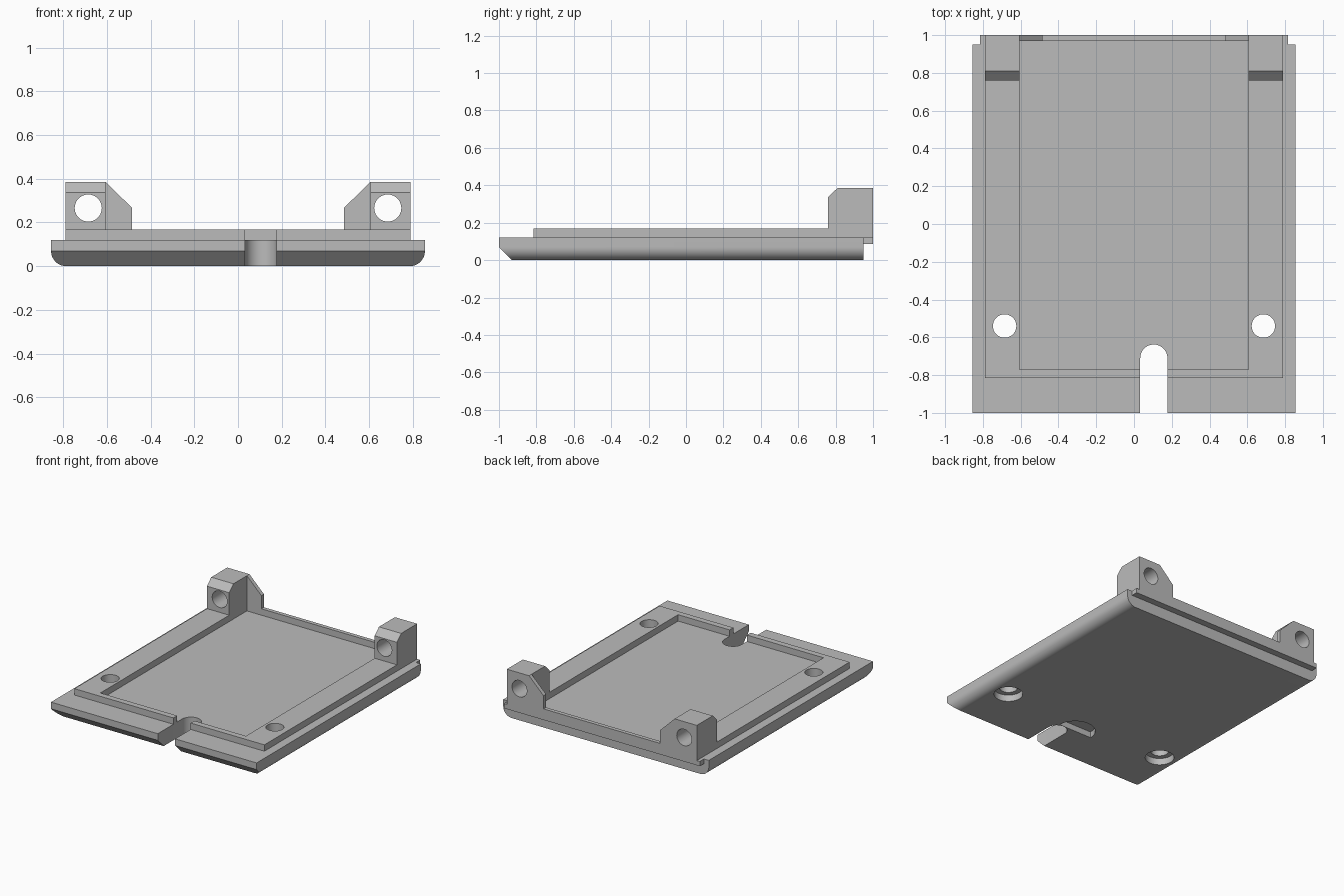
import bpy, bmesh
from math import sin, cos, pi, radians

cube = bpy.data.objects.get("Cube")
if cube:
    bpy.data.objects.remove(cube, do_unlink=True)

grey = bpy.data.materials.new("plain_grey")
grey.use_nodes = True
grey.diffuse_color = (0.5, 0.5, 0.5, 1)
grey.node_tree.nodes["Principled BSDF"].inputs["Base Color"].default_value = (0.5, 0.5, 0.5, 1)


def prism(name, profile, axis, lo, hi):
    """Extrude a 2D profile along an axis from lo to hi."""
    place = {"x": lambda a, b, t: (t, a, b),
             "y": lambda a, b, t: (a, t, b),
             "z": lambda a, b, t: (a, b, t)}[axis]
    bm = bmesh.new()
    ends = [[bm.verts.new(place(a, b, t)) for a, b in profile] for t in (lo, hi)]
    for ring in ends:
        bm.faces.new(ring)
    n = len(profile)
    for i in range(n):
        j = (i + 1) % n
        bm.faces.new((ends[0][i], ends[0][j], ends[1][j], ends[1][i]))
    bmesh.ops.recalc_face_normals(bm, faces=bm.faces)
    mesh = bpy.data.meshes.new(name)
    bm.to_mesh(mesh)
    bm.free()
    mesh.materials.append(grey)
    obj = bpy.data.objects.new(name, mesh)
    bpy.context.scene.collection.objects.link(obj)
    return obj


def rect(x0, x1, y0, y1):
    return [(x0, y0), (x1, y0), (x1, y1), (x0, y1)]


def arc(cx, cy, r, start=0, end=360, steps=12):
    angles = [radians(start + (end - start) * i / steps) for i in range(steps + 1)]
    return [(cx + r * cos(a), cy + r * sin(a)) for a in angles]


def circle(cx, cy, r):
    return arc(cx, cy, r, steps=40)[:-1]


def cut(obj, *cutters):
    """Subtract each cutter from the object, then discard the cutter."""
    for cutter in cutters:
        cutter.hide_render = True
        mod = obj.modifiers.new("cut", "BOOLEAN")
        mod.operation = "DIFFERENCE"
        mod.solver = "EXACT"
        mod.object = cutter
        bpy.context.view_layer.update()
        graph = bpy.context.evaluated_depsgraph_get()
        mesh = bpy.data.meshes.new_from_object(obj.evaluated_get(graph))
        obj.modifiers.clear()
        obj.data = mesh
        bpy.data.objects.remove(cutter, do_unlink=True)


def slot_cutter():
    return prism("slot_cutter", arc(0.105, -0.71, 0.072, 0, 180, 20)
                 + [(0.033, -1.1), (0.177, -1.1)], "z", -0.1, 0.3)


def screw_cutter(side):
    return prism("screw_cutter", circle(side * 0.685, -0.54, 0.062), "z", -0.1, 0.3)


# Base plate with rounded lower sides and a chamfered front edge
W, R = 0.855, 0.07
base = prism("base_plate", arc(-W + R, R, R, 180, 270) + arc(W - R, R, R, 270, 360)
             + [(W, 0.12), (-W, 0.12)], "y", -1, 0.95)
cut(base,
    prism("chamfer_cutter", [(-1.02, 0.09), (-0.91, -0.02), (-1.02, -0.02)], "x", -1, 1),
    slot_cutter(),
    prism("grip_cutter", arc(0, -0.636, 0.14, 0, 180, 24), "z", -0.1, 0.045))
for s in (-1, 1):
    cut(base, screw_cutter(s),
        prism("counterbore_cutter", circle(s * 0.685, -0.54, 0.1), "z", -0.1, 0.05))

# Lip overhanging the back edge
lip = prism("rear_lip", rect(-0.815, 0.815, 0.95, 1), "z", 0.085, 0.12)

# Raised rim around the shallow pocket
rim = prism("raised_rim", rect(-0.79, 0.79, -0.815, 1), "z", 0.12, 0.168)
cut(rim, prism("pocket_cutter", rect(-0.605, 0.605, -0.77, 0.97), "z", 0, 0.3),
    slot_cutter(), screw_cutter(-1), screw_cutter(1))

# Rear mounting lugs with through holes, each braced by a thin gusset
parts = [base, lip, rim]
for s, side in ((1, "left"), (-1, "right")):
    lug = prism(side + "_lug", [(0.76, 0.168), (1, 0.168), (1, 0.385), (0.81, 0.385), (0.76, 0.337)],
                "x", s * 0.605, s * 0.79)
    cut(lug, prism("bore_cutter", circle(s * 0.685, 0.266, 0.062), "y", 0.5, 1.2))
    gusset = prism(side + "_gusset", [(s * 0.605, 0.168), (s * 0.605, 0.385),
                                      (s * 0.485, 0.267), (s * 0.485, 0.168)], "y", 0.97, 1)
    parts += [lug, gusset]

# Smooth the curved walls, keep the edges crisp
bpy.ops.object.select_all(action="DESELECT")
for obj in parts:
    obj.select_set(True)
bpy.context.view_layer.objects.active = base
bpy.ops.object.shade_smooth_by_angle(angle=radians(30))
